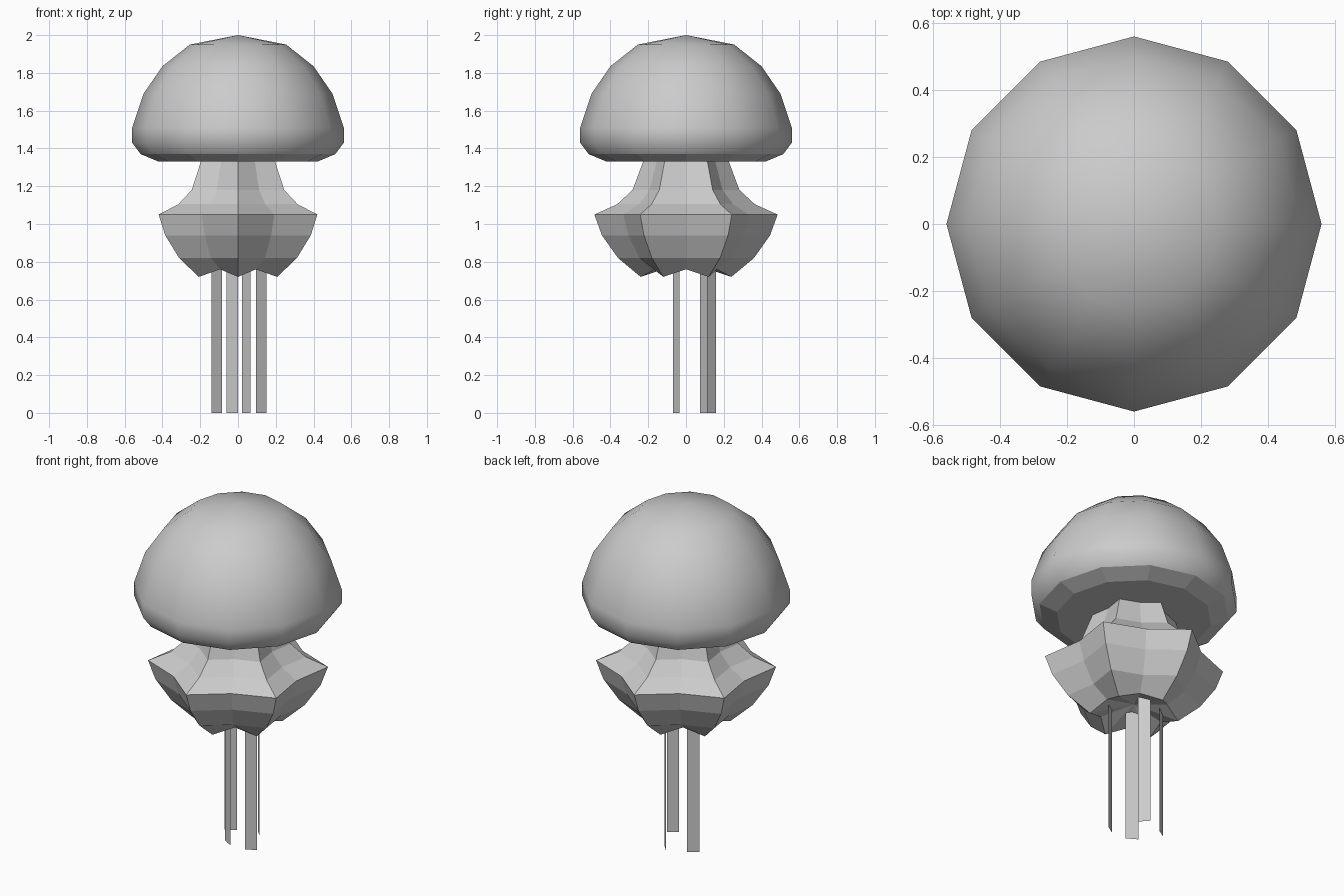
import bpy, bmesh, math

if "Cube" in bpy.data.objects:
    bpy.data.objects.remove(bpy.data.objects["Cube"])

grey = bpy.data.materials.new("pale_grey")
grey.diffuse_color = (0.6, 0.6, 0.6, 1)
grey.use_nodes = True
grey.node_tree.nodes["Principled BSDF"].inputs["Base Color"].default_value = grey.diffuse_color


def finish(name, bm):
    bmesh.ops.recalc_face_normals(bm, faces=bm.faces)
    mesh = bpy.data.meshes.new(name)
    bm.to_mesh(mesh)
    bm.free()
    mesh.materials.append(grey)
    obj = bpy.data.objects.new(name, mesh)
    bpy.context.collection.objects.link(obj)
    return obj


def loft(bm, rings, top, bottom):
    """Join 12-point rings, then fan both ends to a centre point."""
    loops = [[bm.verts.new(p) for p in ring] for ring in rings]
    for a, b in zip(loops, loops[1:]):
        for i in range(12):
            j = (i + 1) % 12
            bm.faces.new((a[i], a[j], b[j], b[i]))
    for loop, z in ((loops[0], top), (loops[-1], bottom)):
        c = bm.verts.new((0, 0, z))
        for i in range(12):
            bm.faces.new((loop[i], loop[(i + 1) % 12], c))


def ring(r_even, r_odd, z_even, z_odd):
    pts = []
    for i in range(12):
        r, z = (r_odd, z_odd) if i % 2 else (r_even, z_even)
        a = math.radians(30 * i)
        pts.append((r * math.cos(a), r * math.sin(a), z))
    return pts


# Bell: twelve-sided smooth dome with a flat faceted underside
bell_profile = [(0.255, 1.95), (0.40, 1.835), (0.50, 1.69), (0.56, 1.51),
                (0.56, 1.43), (0.515, 1.37), (0.42, 1.33)]
bm = bmesh.new()
loft(bm, [ring(r, r, z, z) for r, z in bell_profile], 2.0, 1.33)
for f in bm.faces:
    f.smooth = f.calc_center_median().z > 1.37
finish("bell", bm)

# Frilled skirt: six ridges with shallow valleys between them
skirt_profile = [(0.225, 1.335), (0.283, 1.18), (0.364, 1.105), (0.485, 1.05),
                 (0.445, 0.94), (0.36, 0.82), (0.24, 0.72)]
bm = bmesh.new()
loft(bm, [ring(r * 0.79, r, max(z, 0.76), z) for r, z in skirt_profile], 1.335, 0.80)
finish("skirt", bm)

# Tentacles: four flat hanging ribbons
ribbons = [((0.095, -0.07), (0.15, -0.035)), ((-0.06, -0.035), (0.0, -0.07)),
           ((-0.14, 0.075), (-0.085, 0.11)), ((0.02, 0.16), (0.065, 0.11))]
for n, (p, q) in enumerate(ribbons, 1):
    bm = bmesh.new()
    bm.faces.new([bm.verts.new(v) for v in
                  ((*p, 0), (*q, 0), (*q, 0.80), (*p, 0.80))])
    finish(f"tentacle_{n}", bm)
